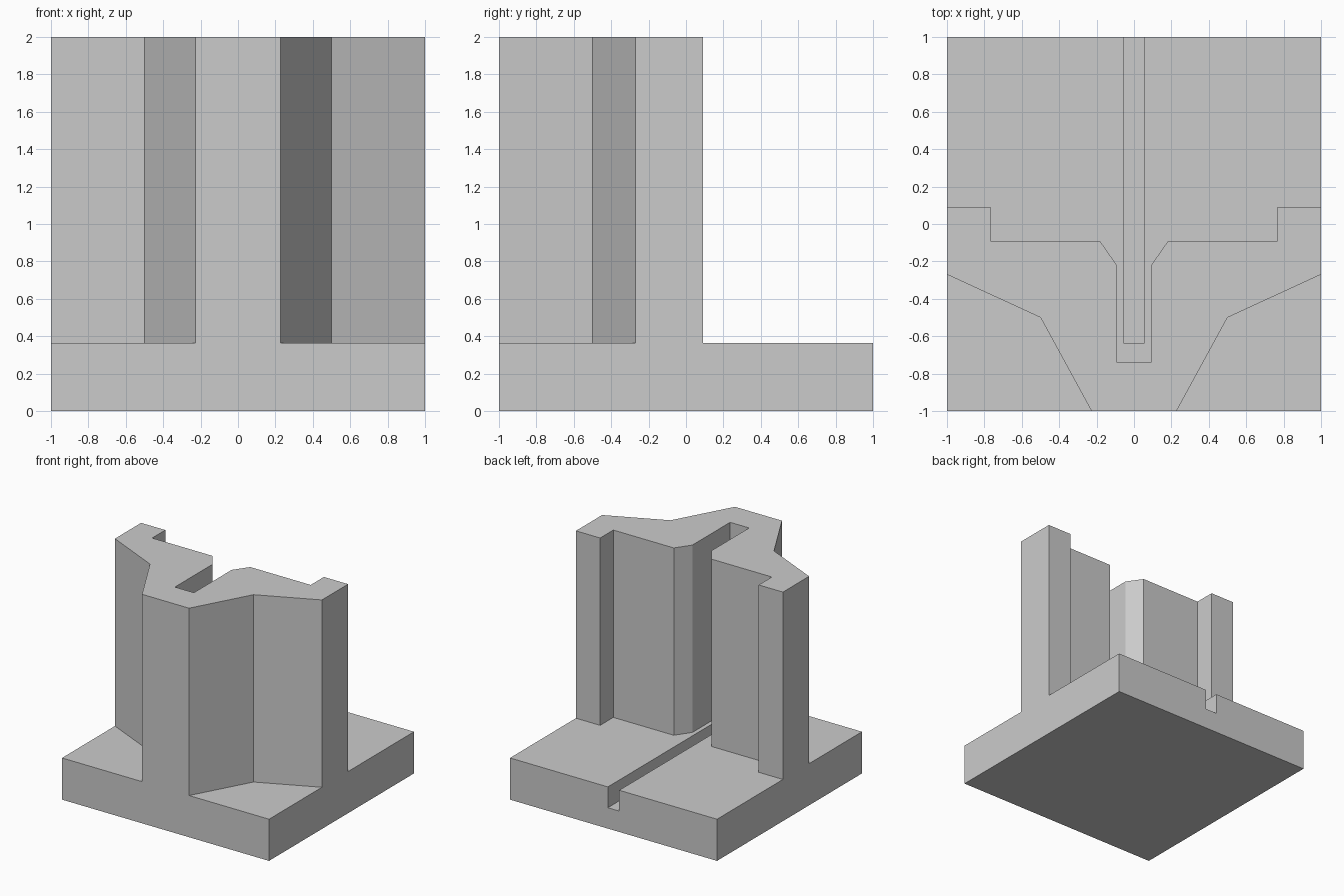
import bpy
import bmesh

cube = bpy.data.objects.get("Cube")
if cube:
    bpy.data.objects.remove(cube, do_unlink=True)

grey = bpy.data.materials.new("plain_grey")
grey.use_nodes = True
colour = (0.6, 0.6, 0.6, 1)
grey.diffuse_color = colour
grey.node_tree.nodes["Principled BSDF"].inputs["Base Color"].default_value = colour


def prism(name, outline, z0, z1):
    """Extrude a counter-clockwise outline from z0 up to z1."""
    bm = bmesh.new()
    face = bm.faces.new([bm.verts.new((x, y, z0)) for x, y in outline])
    ext = bmesh.ops.extrude_face_region(bm, geom=[face], use_keep_orig=True)
    top = [v for v in ext["geom"] if isinstance(v, bmesh.types.BMVert)]
    bmesh.ops.translate(bm, verts=top, vec=(0, 0, z1 - z0))
    bmesh.ops.recalc_face_normals(bm, faces=bm.faces)
    mesh = bpy.data.meshes.new(name)
    bm.to_mesh(mesh)
    bm.free()
    mesh.materials.append(grey)
    obj = bpy.data.objects.new(name, mesh)
    bpy.context.collection.objects.link(obj)
    return obj


def rect(x, y0, y1):
    return [(-x, y0), (x, y0), (x, y1), (-x, y1)]


def combine(target, tool, operation):
    """Apply a boolean and discard the tool."""
    mod = target.modifiers.new(operation.lower(), "BOOLEAN")
    mod.operation, mod.solver, mod.object = operation, "EXACT", tool
    bpy.context.view_layer.objects.active = target
    bpy.ops.object.modifier_apply(modifier=mod.name)
    bpy.data.objects.remove(tool, do_unlink=True)


BASE_TOP = 0.364

# Square base plate
body = prism("base_with_slotted_wall", rect(1, -1, 1), 0, BASE_TOP)

# Upright wall: right half of its plan, mirrored, with a chamfered rear slot
half = [(0.227, -1), (0.5, -0.5), (1, -0.27), (1, 0.091), (0.766, 0.091),
        (0.766, -0.091), (0.182, -0.091), (0.092, -0.22), (0.092, -0.74)]
plan = half + [(-x, y) for x, y in reversed(half)]
wall = prism("wall", plan, 0.1, 2)
combine(body, wall, "UNION")

# Narrow groove along the base, open at the back
groove = prism("groove_cutter", rect(0.055, -0.636, 1.1), 0.182, 0.6)
combine(body, groove, "DIFFERENCE")
